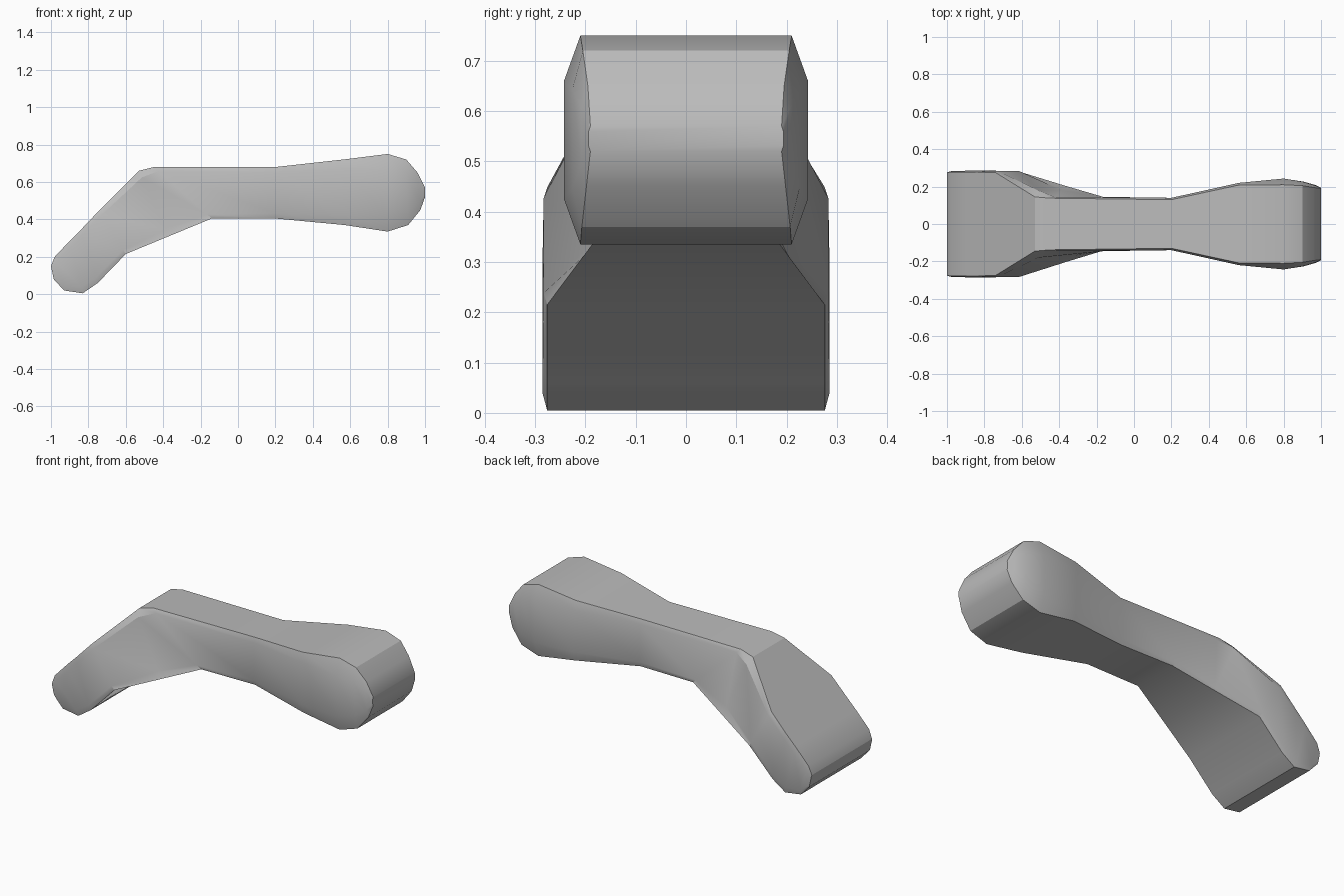
import bpy
import bmesh
import math

cube = bpy.data.objects.get("Cube")
if cube:
    bpy.data.objects.remove(cube, do_unlink=True)

# Single grey material
grey = bpy.data.materials.new("plain_grey")
grey.use_nodes = True
colour = (0.5, 0.5, 0.5, 1)
grey.diffuse_color = colour
grey.node_tree.nodes["Principled BSDF"].inputs["Base Color"].default_value = colour

# Sections along the handle: top (x, z), bottom (x, z),
# half widths at top, middle and bottom, chamfer share of the height
sections = [
    ((-1, .15), (-.985, .08), .275, .278, .275, .2),
    ((-.98, .2), (-.93, .02), .278, .283, .276, .15),
    ((-.9, .285), (-.83, .005), .278, .285, .276, .12),
    ((-.84, .345), (-.75, .06), .278, .285, .276, .1),
    ((-.74, .45), (-.6, .215), .275, .283, .276, .1),
    ((-.53, .66), (-.37, .31), .145, .18, .205, .1),
    ((-.45, .68), (-.14, .405), .138, .145, .135, .08),
    ((.2, .68), (.2, .405), .13, .14, .13, .1),
    ((.56, .72), (.57, .37), .208, .22, .208, .15),
    ((.8, .75), (.8, .335), .21, .243, .21, .22),
    ((.9, .72), (.91, .37), .205, .226, .207, .22),
    ((.96, .65), (.975, .45), .195, .208, .198, .22),
    ((1, .57), (1, .52), .19, .194, .19, .22),
]


def ring(bm, top, bottom, w_top, w_mid, w_bottom, chamfer):
    """Eight-point section, mirrored across the middle plane."""
    side = [(0, w_top), (chamfer, w_mid), (1 - chamfer, w_mid), (1, w_bottom)]
    points = [(t, -w) for t, w in side] + [(t, w) for t, w in reversed(side)]
    return [bm.verts.new((top[0] + (bottom[0] - top[0]) * t, y,
                          top[1] + (bottom[1] - top[1]) * t)) for t, y in points]


# Loft the sections into one bent handle
bm = bmesh.new()
rings = [ring(bm, *s) for s in sections]
for a, b in zip(rings, rings[1:]):
    for i in range(len(a)):
        j = (i + 1) % len(a)
        bm.faces.new((a[i], a[j], b[j], b[i]))
for end in (rings[0], rings[-1]):
    bm.faces.new(end)
bmesh.ops.recalc_face_normals(bm, faces=bm.faces)

mesh = bpy.data.meshes.new("bent_handle")
bm.to_mesh(mesh)
bm.free()
mesh.materials.append(grey)
handle = bpy.data.objects.new("bent_handle", mesh)
bpy.context.collection.objects.link(handle)

# Smooth faces with crisp rims
bpy.ops.object.select_all(action="DESELECT")
handle.select_set(True)
bpy.context.view_layer.objects.active = handle
bpy.ops.object.shade_smooth_by_angle(angle=math.radians(30))
